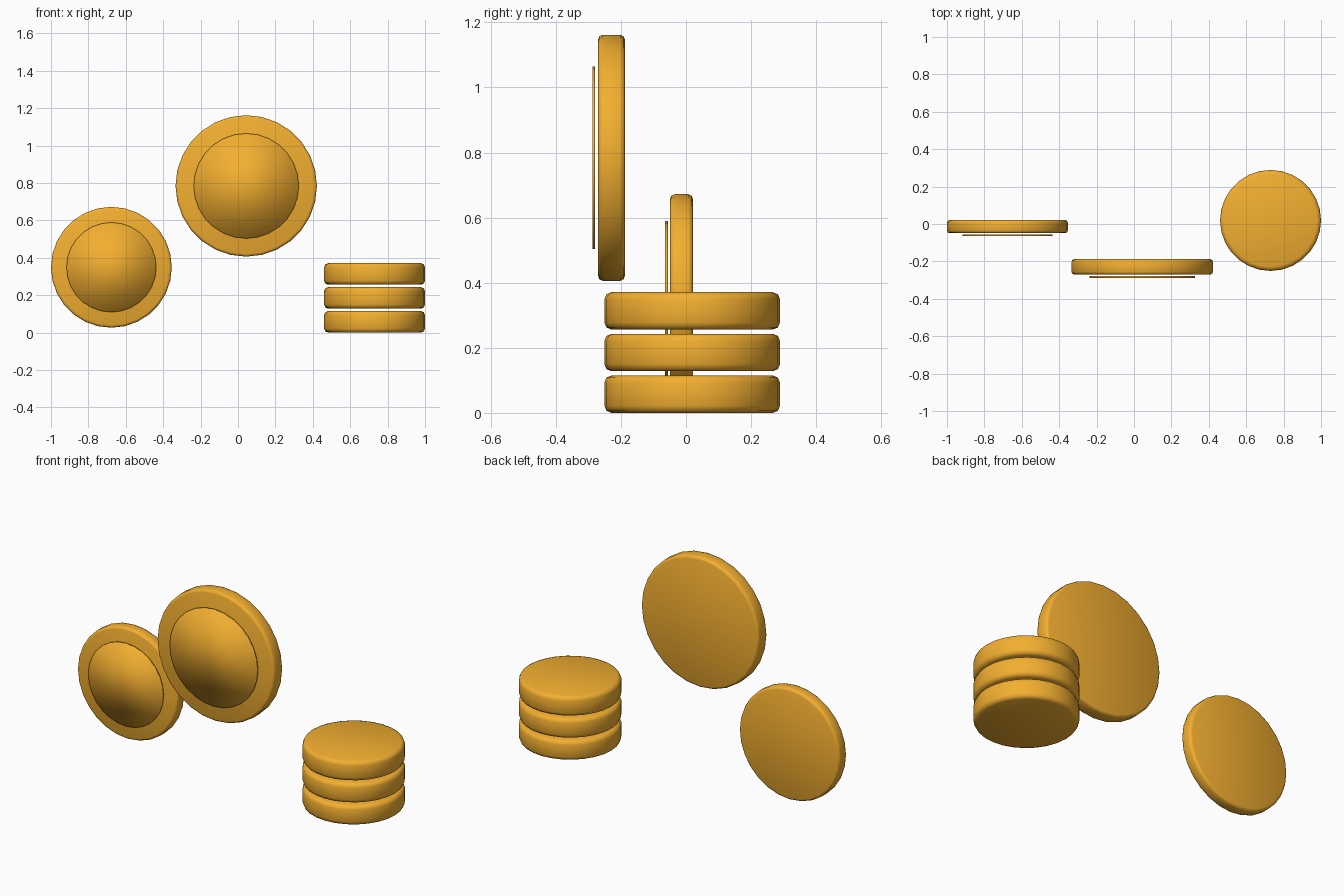
import bpy, math

if "Cube" in bpy.data.objects:
    bpy.data.objects.remove(bpy.data.objects["Cube"])

gold = bpy.data.materials.new("gold")
gold.diffuse_color = (0.9, 0.43, 0.03, 1)
gold.use_nodes = True
gold.node_tree.nodes["Principled BSDF"].inputs["Base Color"].default_value = gold.diffuse_color


def disc(name, loc, radius, depth, bevel=0.0, upright=False):
    rot = (math.pi / 2, 0, 0) if upright else (0, 0, 0)
    bpy.ops.mesh.primitive_cylinder_add(vertices=28, radius=radius, depth=depth,
                                        location=loc, rotation=rot)
    ob = bpy.context.object
    ob.name = name
    ob.data.materials.append(gold)
    bpy.ops.object.shade_smooth()
    if bevel:
        mod = ob.modifiers.new("rounded_rim", 'BEVEL')
        mod.width = bevel
        mod.segments = 2
        mod.limit_method = 'ANGLE'
        mod.angle_limit = math.radians(40)
    return ob


# upright coins, each with a thin raised face floating just in front
for label, x, z, r, y0, y1, face_r, f0, f1 in (
        ("small", -0.677, 0.349, 0.323, -0.049, 0.021, 0.24, -0.064, -0.056),
        ("large", 0.044, 0.784, 0.378, -0.270, -0.188, 0.281, -0.288, -0.279)):
    disc(label + "_coin", (x, (y0 + y1) / 2, z), r, y1 - y0, 0.014, True)
    disc(label + "_coin_face", (x, (f0 + f1) / 2, z), face_r, f1 - f0, 0, True)

# stack of three lying coins
for i in range(3):
    disc(f"stacked_coin_{i + 1}", (0.73, 0.019, 0.0575 + 0.128 * i), 0.27, 0.115, 0.022)
